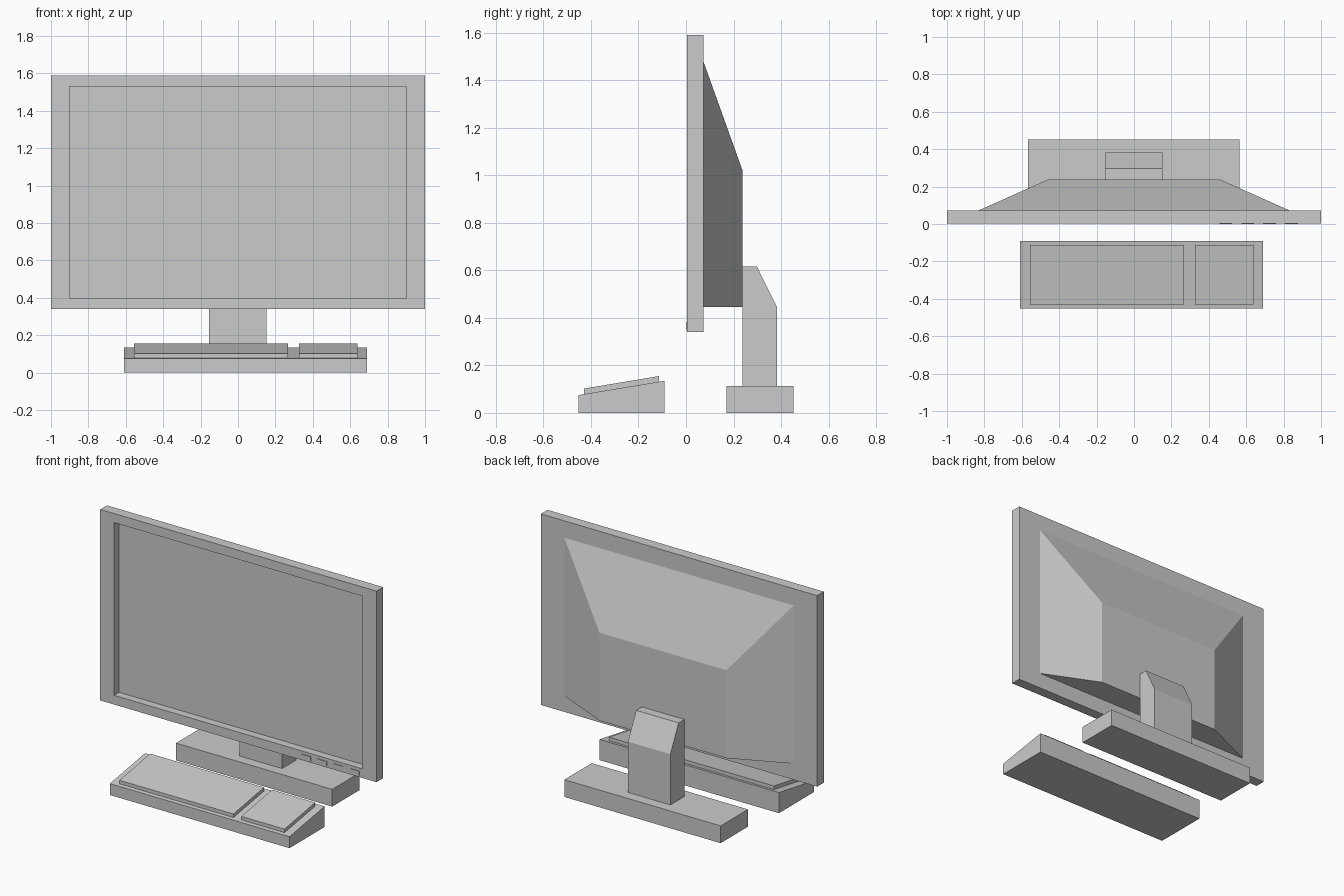
import bpy, bmesh

if "Cube" in bpy.data.objects:
    bpy.data.objects.remove(bpy.data.objects["Cube"])


def finish(name, bm):
    bmesh.ops.recalc_face_normals(bm, faces=bm.faces)
    mesh = bpy.data.meshes.new(name)
    bm.to_mesh(mesh)
    bm.free()
    obj = bpy.data.objects.new(name, mesh)
    bpy.context.collection.objects.link(obj)
    return obj


def loft(name, a, b):
    """Solid between two matching outlines."""
    bm = bmesh.new()
    va = [bm.verts.new(p) for p in a]
    vb = [bm.verts.new(p) for p in b]
    bm.faces.new(va)
    bm.faces.new(vb)
    n = len(va)
    for i in range(n):
        j = (i + 1) % n
        bm.faces.new((va[i], va[j], vb[j], vb[i]))
    return finish(name, bm)


def extrude_x(name, x0, x1, profile):
    """Solid from a side profile of (y, z) points."""
    return loft(name, [(x0, y, z) for y, z in profile],
                [(x1, y, z) for y, z in profile])


def rect(x0, x1, y, z0, z1):
    return [(x0, y, z0), (x1, y, z0), (x1, y, z1), (x0, y, z1)]


def box(name, x0, x1, y0, y1, z0, z1):
    return loft(name, rect(x0, x1, y0, z0, z1), rect(x0, x1, y1, z0, z1))


# Screen frame with the display sunk into its front
frame = box("screen_frame", -1, 1, 0.004, 0.073, 0.34, 1.59)
bm = bmesh.new()
bm.from_mesh(frame.data)
bm.faces.ensure_lookup_table()
bm.normal_update()
front = min(bm.faces, key=lambda f: f.calc_center_median().y)
display = bmesh.ops.extrude_discrete_faces(bm, faces=[front])["faces"][0]
for v, p in zip(sorted(display.verts, key=lambda v: (v.co.x, v.co.z)),
                [(-0.9, 0.4), (-0.9, 1.53), (0.9, 0.4), (0.9, 1.53)]):
    v.co = (p[0], 0.004, p[1])
well = bmesh.ops.extrude_discrete_faces(bm, faces=[display])["faces"][0]
for v in well.verts:
    v.co.y = 0.056
bm.to_mesh(frame.data)
bm.free()

# Tapered rear housing
loft("rear_housing", rect(-0.83, 0.83, 0.073, 0.445, 1.48),
     rect(-0.46, 0.46, 0.238, 0.445, 1.02))

# Control buttons under the display
for i in range(4):
    x = 0.457 + i * 0.117
    box("control_button", x, x + 0.068, 0, 0.004, 0.35, 0.38)

# Stand
extrude_x("stand_neck", -0.155, 0.152,
          [(0.238, 0.11), (0.383, 0.11), (0.383, 0.445), (0.298, 0.617), (0.238, 0.617)])
box("stand_base", -0.568, 0.563, 0.17, 0.453, 0, 0.113)

# Keyboard wedge with two raised key blocks
extrude_x("keyboard_body", -0.61, 0.69,
          [(-0.453, 0), (-0.09, 0), (-0.09, 0.135), (-0.453, 0.075)])
for name, x0, x1 in (("main_keys", -0.557, 0.268), ("number_keys", 0.325, 0.638)):
    extrude_x(name, x0, x1,
              [(-0.43, 0.078), (-0.113, 0.13), (-0.113, 0.155), (-0.43, 0.102)])
